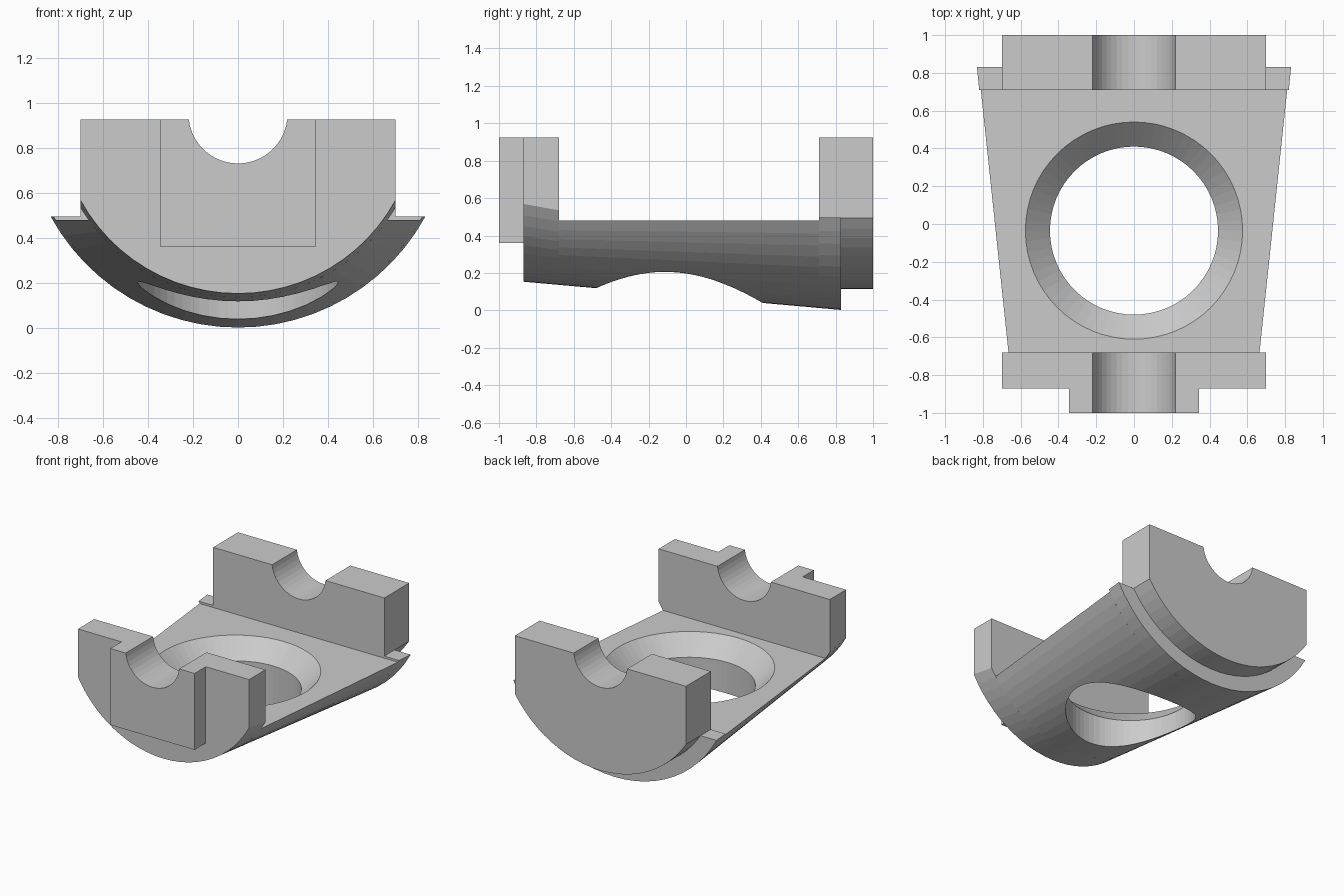
import bpy, bmesh, math

if "Cube" in bpy.data.objects:
    bpy.data.objects.remove(bpy.data.objects["Cube"])

AXIS_Z = 0.95      # height of the shared long axis
TOP = 0.925        # top of the end blocks


def radius(y):
    """Radius of the tapered underside at a given y."""
    return 0.797 + (y + 0.87) * (0.948 - 0.797) / 1.70


def arc(r, half, n):
    """Lower arc about the long axis, from -x to +x."""
    return [(r * math.sin(a), AXIS_Z - r * math.cos(a))
            for a in (half * (2 * i / n - 1) for i in range(n + 1))]


def notch():
    """Top edge with the half-round shaft seat, from +x to -x."""
    r = 0.22
    return arc(r, math.acos((AXIS_Z - TOP) / r), 20)[::-1]


def tray_section(r, top):
    return arc(r, math.acos((AXIS_Z - top) / r), 24)


def block_section(r, hw):
    return arc(r, math.asin(hw / r), 24) + [(hw, TOP)] + notch() + [(-hw, TOP)]


def from_bmesh(name, bm):
    bmesh.ops.recalc_face_normals(bm, faces=bm.faces[:])
    mesh = bpy.data.meshes.new(name)
    bm.to_mesh(mesh)
    bm.free()
    ob = bpy.data.objects.new(name, mesh)
    bpy.context.collection.objects.link(ob)
    return ob


def loft(name, rings):
    """Closed solid through equal-length rings of 3D points."""
    bm = bmesh.new()
    loops = [[bm.verts.new(p) for p in ring] for ring in rings]
    n = len(loops[0])
    for a, b in zip(loops, loops[1:]):
        for i in range(n):
            j = (i + 1) % n
            bm.faces.new((a[i], a[j], b[j], b[i]))
    bm.faces.new(loops[0])
    bm.faces.new(loops[-1][::-1])
    return from_bmesh(name, bm)


def along_y(name, y0, s0, y1, s1):
    return loft(name, [[(x, y, z) for x, z in s] for y, s in ((y0, s0), (y1, s1))])


def boolean(ob, other, operation):
    mod = ob.modifiers.new(operation.lower(), 'BOOLEAN')
    mod.operation = operation
    mod.solver = 'EXACT'
    mod.object = other
    bpy.context.view_layer.objects.active = ob
    bpy.ops.object.modifier_apply(modifier=mod.name)
    bpy.data.objects.remove(other)


# Tapered tray with flat top
body = along_y("bearing_cradle", -0.68, tray_section(radius(-0.68), 0.48),
               0.71, tray_section(radius(0.71), 0.48))

# Countersunk round hole
hole = loft("hole_cutter", [
    [(r * math.cos(2 * math.pi * i / 64), -0.035 + r * math.sin(2 * math.pi * i / 64), z)
     for i in range(64)]
    for r, z in ((0.445, -0.1), (0.445, 0.35), (0.575, 0.48), (0.575, 0.6))])
hole.hide_render = True
boolean(body, hole, 'DIFFERENCE')

# Front block, following the taper
front_block = along_y("front_block", -0.87, block_section(radius(-0.87), 0.70),
                      -0.68, block_section(radius(-0.68), 0.70))

# Narrow lug on the front face
lug = [(-0.345, 0.36), (0.345, 0.36), (0.345, TOP)] + notch() + [(-0.345, TOP)]
front_lug = along_y("front_lug", -1.0, lug, -0.87, lug)

# Wide rim at the rear of the tray
rear_rim = along_y("rear_rim", 0.71, tray_section(radius(0.71), 0.495),
                   0.83, tray_section(radius(0.83), 0.495))

# Rear block with round underside
rear = block_section(0.835, 0.70)
rear_block = along_y("rear_block", 0.71, rear, 1.0, rear)

for part in (front_block, front_lug, rear_rim, rear_block):
    boolean(body, part, 'UNION')
